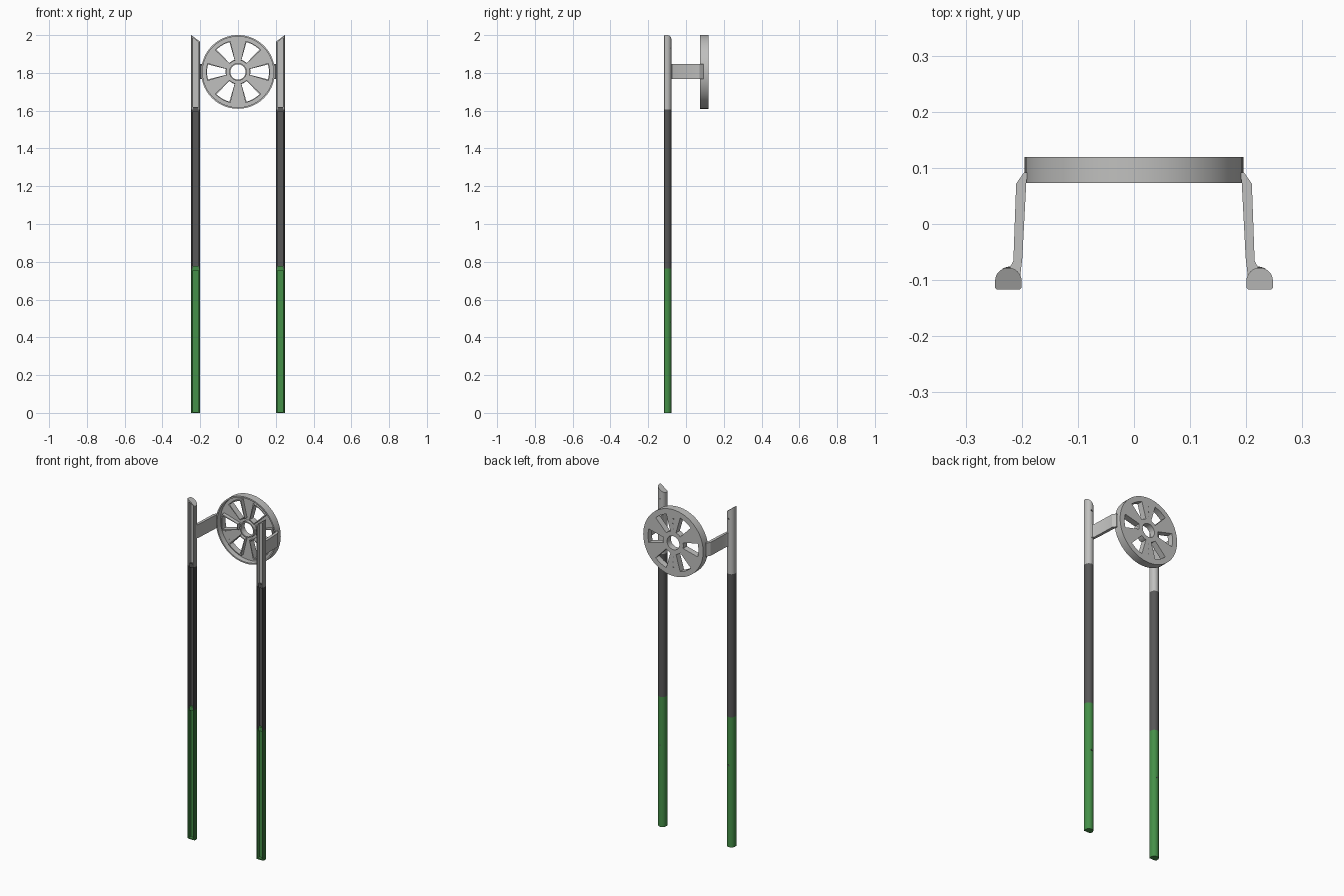
import bpy, bmesh
from math import sin, cos, pi, radians

cube = bpy.data.objects.get("Cube")
if cube:
    bpy.data.objects.remove(cube, do_unlink=True)


def material(name, r, g, b):
    m = bpy.data.materials.new(name)
    m.use_nodes = True
    m.diffuse_color = (r, g, b, 1)
    m.node_tree.nodes["Principled BSDF"].inputs["Base Color"].default_value = (r, g, b, 1)
    return m


GREY = material("light grey", 0.53, 0.53, 0.52)
DARK = material("charcoal", 0.095, 0.095, 0.095)
GREEN = material("green", 0.06, 0.28, 0.065)


def finish(name, bm, mat, mirror=False):
    bmesh.ops.recalc_face_normals(bm, faces=bm.faces)
    me = bpy.data.meshes.new(name)
    bm.to_mesh(me)
    bm.free()
    me.materials.append(mat)
    ob = bpy.data.objects.new(name, me)
    bpy.context.collection.objects.link(ob)
    bpy.ops.object.select_all(action='DESELECT')
    ob.select_set(True)
    bpy.context.view_layer.objects.active = ob
    bpy.ops.object.shade_smooth_by_angle(angle=radians(30))
    if mirror:
        ob.modifiers.new("Mirror", 'MIRROR').use_mirror_merge = False
    return ob


def prism(name, profile, low, high, mat):
    """Closed prism over an (x, y) profile; low and high give z for each x."""
    bm = bmesh.new()
    bottom = [bm.verts.new((x, y, low(x))) for x, y in profile]
    top = [bm.verts.new((x, y, high(x))) for x, y in profile]
    bm.faces.new(bottom)
    bm.faces.new(top)
    n = len(profile)
    for i in range(n):
        j = (i + 1) % n
        bm.faces.new((bottom[i], bottom[j], top[j], top[i]))
    return finish(name, bm, mat, mirror=True)


def level(z):
    return lambda x: z


# Leg sections: half-round outside, open channel at the front
CX, HALF, FRONT, SHOULDER, DEPTH = 0.224, 0.0235, -0.117, -0.101, 0.023
outer = [(CX + HALF - 0.003, FRONT), (CX + HALF, FRONT + 0.003)]
outer += [(CX + HALF * cos(pi * i / 16), SHOULDER + DEPTH * sin(pi * i / 16)) for i in range(17)]
outer += [(CX - HALF, FRONT + 0.003), (CX - HALF + 0.003, FRONT)]
SLOT, FLOOR = 0.0145, -0.098
channel = outer + [(CX - SLOT, FRONT), (CX - SLOT, FLOOR), (CX + SLOT, FLOOR), (CX + SLOT, FRONT)]

JOINTS = (0.765, 1.607)


def slant(drop):
    return lambda x: 2 - drop - 0.75 * (CX + HALF - x)


prism("lower_leg", channel, level(0.006), level(JOINTS[0]), GREEN)
prism("leg_foot", outer, level(0), level(0.006), GREEN)
prism("middle_leg", channel, level(JOINTS[0]), level(JOINTS[1]), DARK)
prism("upper_leg", channel, level(JOINTS[1]), slant(0.008), GREY)
prism("leg_tip", outer, slant(0.008), slant(0), GREY)

# Connector plugs inside the channel at the joints
plug = [(CX - SLOT, FLOOR - 0.012), (CX + SLOT, FLOOR - 0.012), (CX + SLOT, FLOOR), (CX - SLOT, FLOOR)]
for z, mat, part in zip(JOINTS, (GREEN, DARK), ("lower", "upper")):
    prism(part + "_joint_plug", plug, level(z - 0.012), level(z + 0.012), mat)

# Small fastener marks on the back of the legs
for z, part in ((0.48, "lower"), (1.93, "upper")):
    bm = bmesh.new()
    bmesh.ops.create_cube(bm, size=0.008)
    bmesh.ops.translate(bm, verts=bm.verts, vec=(CX, SHOULDER + DEPTH - 0.003, z))
    finish(part + "_leg_pin", bm, DARK, mirror=True)

# Arms from the legs back to the wheel, flared where they meet the legs
arm = [(0.203, -0.095), (0.236, -0.085), (0.234, -0.079), (0.220, -0.075), (0.215, -0.066),
       (0.210, 0.072), (0.196, 0.092), (0.189, 0.092), (0.192, 0.074), (0.199, -0.06)]
prism("wheel_arm", arm, level(1.767), level(1.846), GREY)

# Wheel
WZ, BACK = 1.805, 0.119


def sector(bm, r0, r1, front, a0=0, a1=360, back=BACK):
    """Curved block between two radii and two angles in degrees."""
    full = a1 - a0 == 360
    n = 72 if full else max(1, round((a1 - a0) / 5))
    rows = []
    for i in range(n if full else n + 1):
        a = radians(a0 + (a1 - a0) * i / n)
        rows.append([bm.verts.new((r * cos(a), y, WZ + r * sin(a)))
                     for r, y in ((r0, front), (r1, front), (r1, back), (r0, back))])
    for i in range(n):
        p, q = rows[i], rows[(i + 1) % len(rows)]
        for k in range(4):
            m = (k + 1) % 4
            bm.faces.new((p[k], p[m], q[m], q[k]))
    if not full:
        bm.faces.new(rows[0])
        bm.faces.new(rows[-1])


R_HOLE, R_HUB, R_IN, R_OUT, R_WALL, R_RIM = 0.04, 0.047, 0.066, 0.164, 0.187, 0.195
WIN, RIB = 14, 16.5
PLATE, RIB_FRONT, RIM_FRONT = 0.105, 0.083, 0.073

bm = bmesh.new()
sector(bm, R_WALL, R_RIM, RIM_FRONT)
finish("wheel_rim", bm, GREY)

bm = bmesh.new()
sector(bm, R_HOLE, R_HUB, RIB_FRONT)
finish("wheel_hub", bm, GREY)

# Back plate: inner and outer bands joined by wedge spokes
bm = bmesh.new()
sector(bm, R_HUB, R_IN, PLATE)
sector(bm, R_OUT, R_WALL, PLATE)
for k in range(6):
    sector(bm, R_IN, R_OUT, PLATE, 60 * k + WIN, 60 * k + 60 - WIN)
finish("wheel_spokes", bm, GREY)

# Raised ribs framing each window
bm = bmesh.new()
for k in range(6):
    a = 60 * k
    for s in (-RIB, WIN):
        sector(bm, R_IN, R_OUT, RIB_FRONT, a + s, a + s + RIB - WIN, PLATE)
    sector(bm, R_IN - 0.005, R_IN, RIB_FRONT, a - RIB, a + RIB, PLATE)
    sector(bm, R_OUT, R_OUT + 0.005, RIB_FRONT, a - RIB, a + RIB, PLATE)
finish("window_ribs", bm, GREY)

# Tiny fastener marks on the back of the upright spokes
bm = bmesh.new()
for a in (90, 270):
    for r in (0.08, 0.11, 0.14):
        sector(bm, r, r + 0.005, BACK - 0.001, a - 1.5, a + 1.5, BACK + 0.0006)
finish("spoke_pins", bm, DARK)
